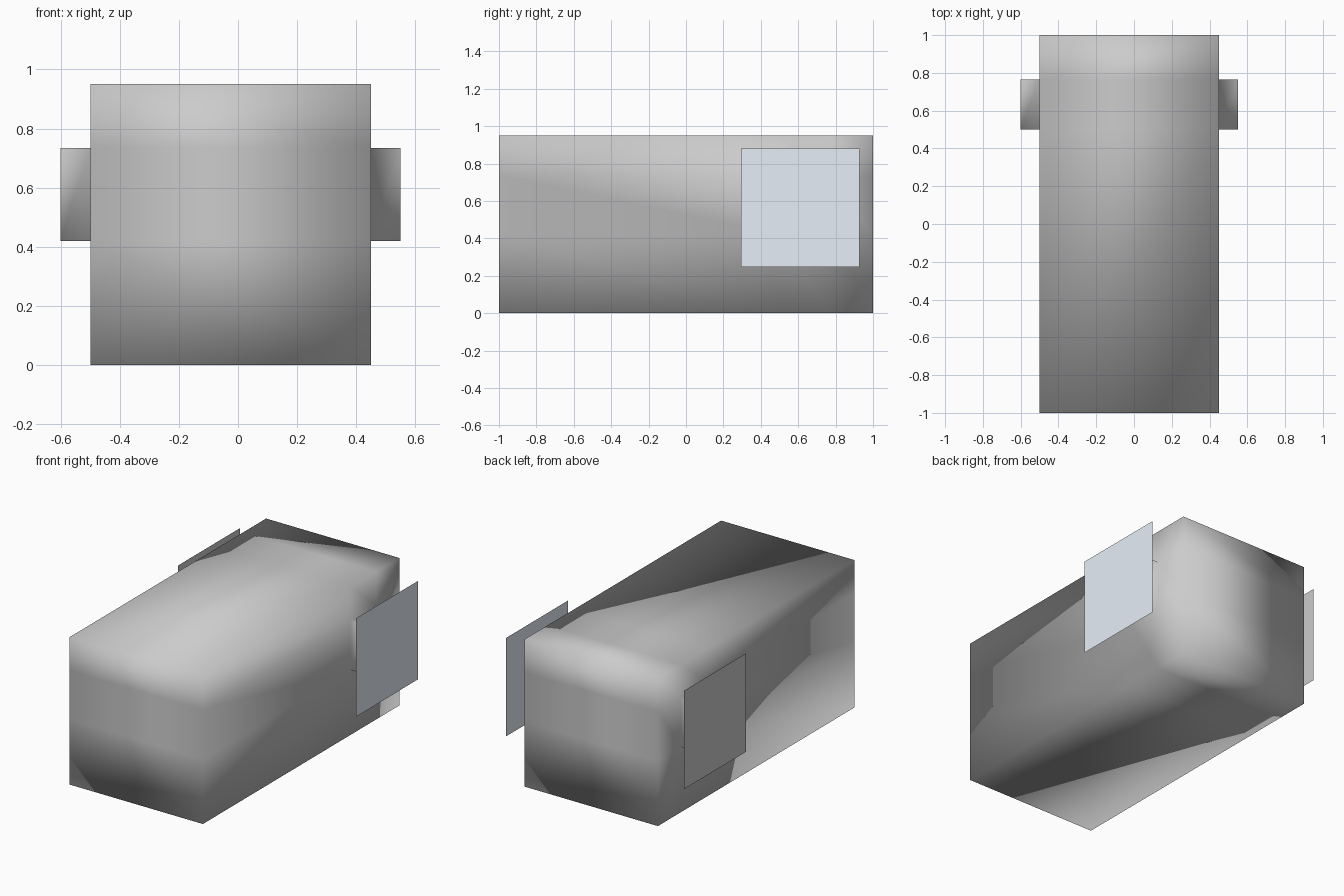
import bpy, bmesh
from mathutils import Vector

if "Cube" in bpy.data.objects:
    bpy.data.objects.remove(bpy.data.objects["Cube"])

X0, X1 = -0.5, 0.45            # body sides
Y_STUB = (0.50, 0.765)         # stub extent along the body
Z_STUB = (0.42, 0.735)


def finish(bm, name):
    mesh = bpy.data.meshes.new(name)
    bm.to_mesh(mesh)
    bm.free()
    obj = bpy.data.objects.new(name, mesh)
    bpy.context.collection.objects.link(obj)
    return obj


# Body: a block with loop cuts around the stub positions
bm = bmesh.new()
bmesh.ops.create_cube(bm, size=1)
bmesh.ops.scale(bm, vec=(X1 - X0, 2, 0.95), verts=bm.verts)
bmesh.ops.translate(bm, vec=((X0 + X1) / 2, 0, 0.475), verts=bm.verts)
cuts = [((0, y, 0), (0, 1, 0)) for y in Y_STUB] + [((0, 0, z), (0, 0, 1)) for z in Z_STUB]
for co, no in cuts:
    bmesh.ops.bisect_plane(bm, geom=bm.verts[:] + bm.edges[:] + bm.faces[:],
                           plane_co=co, plane_no=no)

# Side stubs: extrude the cell between the cuts on each side
for side in (-1, 1):
    cell = [f for f in bm.faces if f.normal.x * side > 0.9
            and Y_STUB[0] < f.calc_center_median().y < Y_STUB[1]
            and Z_STUB[0] < f.calc_center_median().z < Z_STUB[1]]
    face = bmesh.ops.extrude_discrete_faces(bm, faces=cell)["faces"][0]
    bmesh.ops.translate(bm, vec=(0.1 * side, 0, 0), verts=face.verts)
bm.normal_update()
for f in bm.faces:
    f.smooth = True
finish(bm, "body")


# Thin square panels floating just outside the stubs
def panel(name, side):
    bm = bmesh.new()
    h, c = 0.317, Vector((0.635 * side, 0.611, 0.563))
    corners = [(-h, -h), (h, -h), (h, h), (-h, h)][::side]
    bm.faces.new([bm.verts.new(c + Vector((0, y, z))) for y, z in corners])
    return finish(bm, name)


panel("left_panel", -1)
right = panel("right_panel", 1)
mat = bpy.data.materials.new("pale_blue")
mat.diffuse_color = (0.80, 0.86, 0.93, 1)
mat.use_nodes = True
mat.node_tree.nodes["Principled BSDF"].inputs["Base Color"].default_value = mat.diffuse_color
right.data.materials.append(mat)
